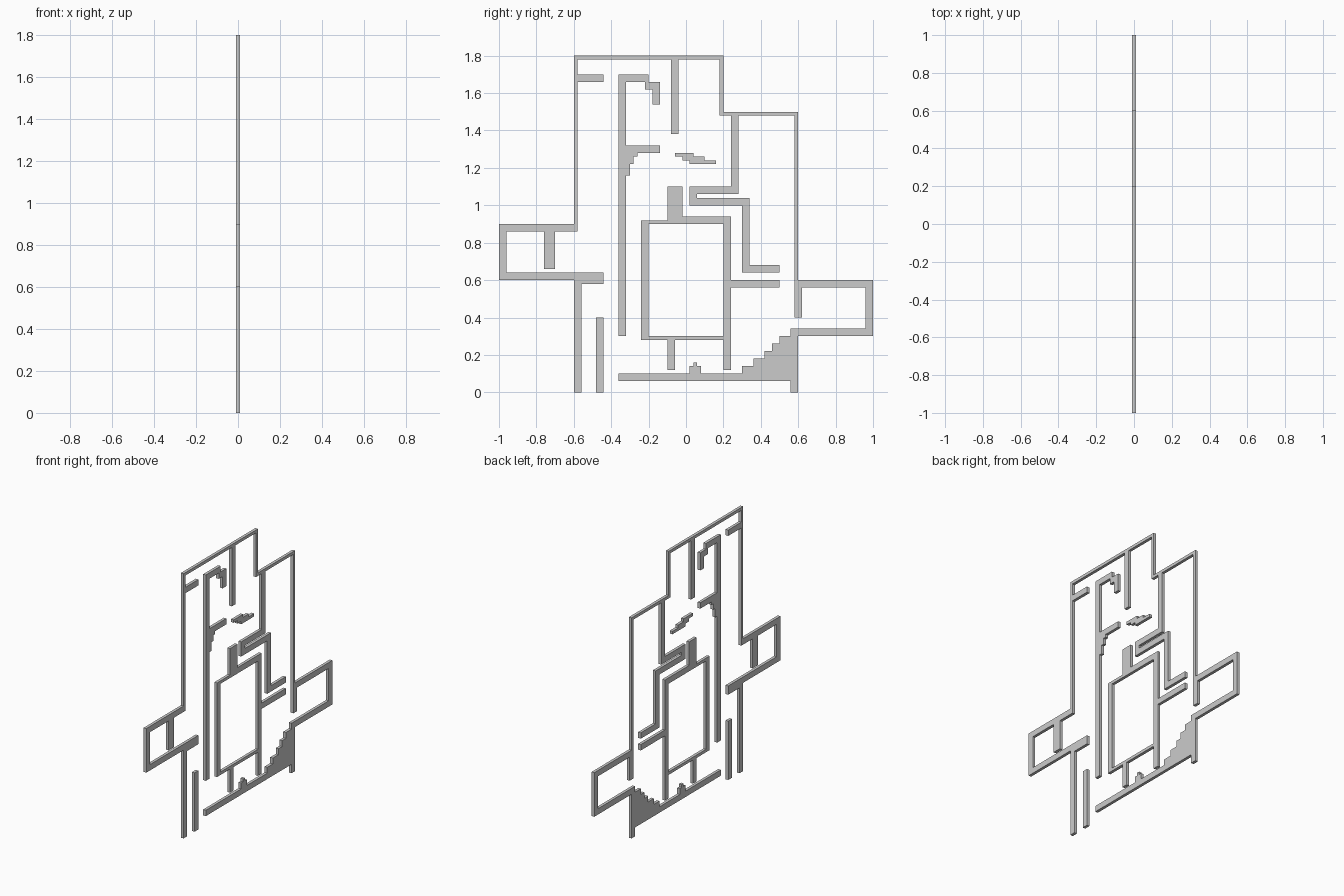
import bpy, bmesh

HALF = 0.01  # half of the panel thickness along x


def panel(name, path):
    """Extrude a right-angled outline given as alternating y, z positions."""
    ys, zs = path[0::2], path[1::2]
    n = len(ys)
    bm = bmesh.new()
    verts = []
    for i in range(n):
        verts.append(bm.verts.new((-HALF, ys[i], zs[i])))
        verts.append(bm.verts.new((-HALF, ys[(i + 1) % n], zs[i])))
    face = bm.faces.new(verts)
    ext = bmesh.ops.extrude_face_region(bm, geom=[face], use_keep_orig=True)
    moved = [g for g in ext["geom"] if isinstance(g, bmesh.types.BMVert)]
    bmesh.ops.translate(bm, verts=moved, vec=(2 * HALF, 0, 0))
    bmesh.ops.recalc_face_normals(bm, faces=bm.faces[:])
    mesh = bpy.data.meshes.new(name)
    bm.to_mesh(mesh)
    bm.free()
    obj = bpy.data.objects.new(name, mesh)
    bpy.context.collection.objects.link(obj)


# Left side room with its leg
panel("left_room", [-.60, 0, -.56, .58, -.44, .64, -.96, .86, -.76, .66,
                    -.70, .86, -.58, .90, -1, .60])
panel("left_inner_post", [-.48, 0, -.44, .40])

# Thin upper wall with ledge and hanging divider
panel("upper_wall", [-.60, .90, -.58, 1.66, -.44, 1.70, -.58, 1.78,
                     -.08, 1.38, -.04, 1.78, .18, 1.48, .58, .60,
                     .60, 1.50, .20, 1.80])

# Winding wall below the upper right roof
panel("winding_wall", [.28, 1.48, .24, 1.10, .02, 1.0, .30, .64,
                       .50, .68, .34, 1.04, .06, 1.06])

# Right side room
panel("right_room", [.58, .40, .62, .56, .96, .34, .56, .30, 1, .60])

# Floor with right leg, staircase and small bump
panel("floor_and_stairs", [-.36, .06, .56, 0, .60, .30, .50, .26, .46, .22,
                           .42, .18, .36, .14, .30, .10, .08, .14, .06, .16,
                           .04, .14, .02, .10])

# Tall pillar with stepped bracket and hook
panel("pillar", [-.36, .30, -.32, 1.16, -.30, 1.22, -.28, 1.26, -.26, 1.28,
                 -.14, 1.32, -.32, 1.66, -.22, 1.62, -.18, 1.54,
                 -.14, 1.66, -.20, 1.70])

# Floating stepped platform
panel("floating_platform", [.02, 1.22, .16, 1.24, .10, 1.26, .04, 1.28,
                            -.06, 1.26, -.02, 1.24])

# Central frame and its right post with shelf
panel("central_frame", [.24, .90, -.20, .30, .20, .28, -.06, .12, -.10, .28,
                        -.24, .92, -.10, 1.10, -.02, .94])
panel("central_post", [.20, .12, .24, .56, .50, .60, .24, .90])
